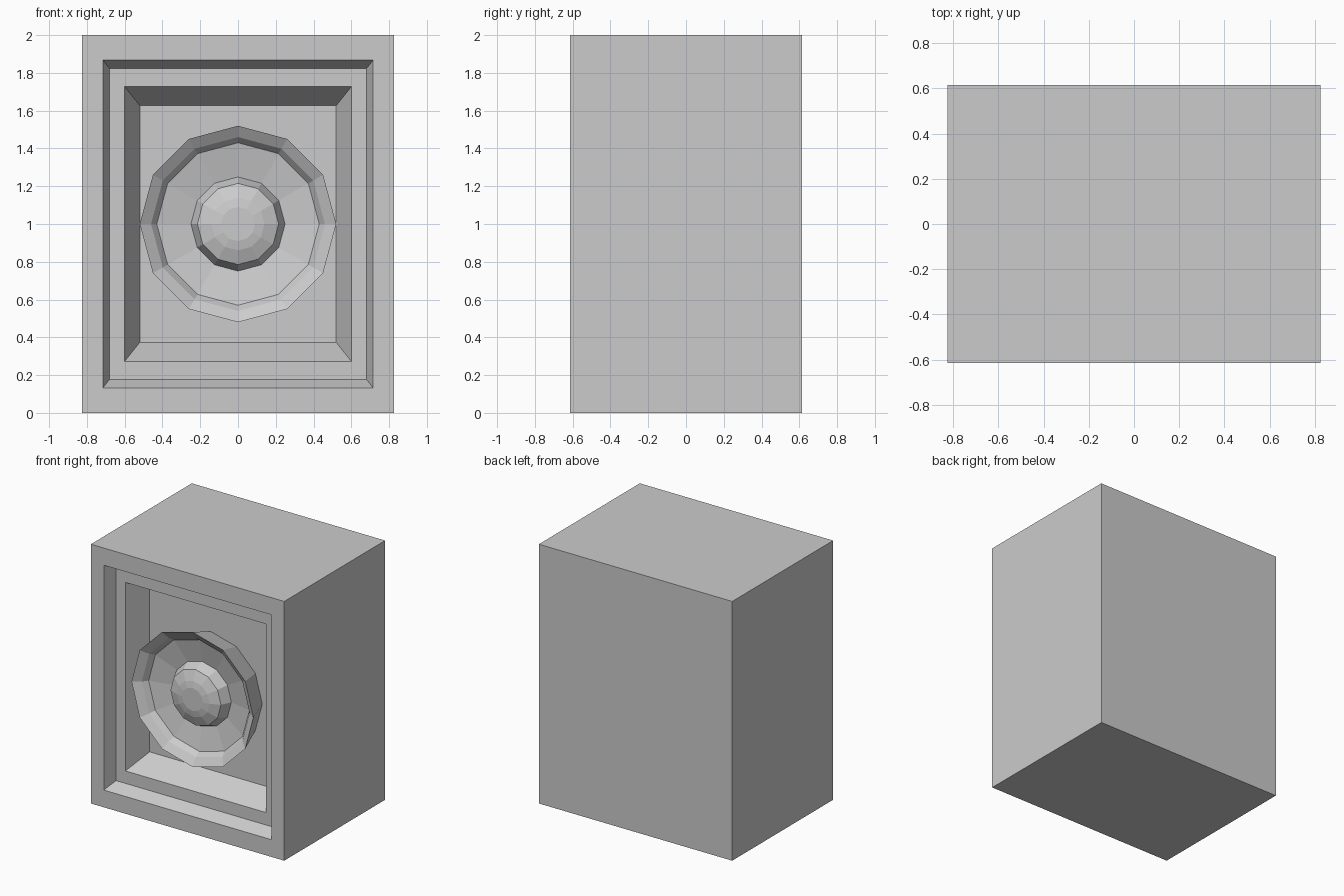
import bpy, bmesh
from math import cos, sin, pi

if "Cube" in bpy.data.objects:
    bpy.data.objects.remove(bpy.data.objects["Cube"])

FRONT = -0.615


def loft(name, rings):
    """Bridge a sequence of equal-length rings and cap both ends."""
    bm = bmesh.new()
    loops = [[bm.verts.new(p) for p in ring] for ring in rings]
    n = len(loops[0])
    for a, b in zip(loops, loops[1:]):
        for i in range(n):
            j = (i + 1) % n
            bm.faces.new((a[i], a[j], b[j], b[i]))
    bm.faces.new(loops[0])
    bm.faces.new(loops[-1])
    bmesh.ops.recalc_face_normals(bm, faces=bm.faces)
    mesh = bpy.data.meshes.new(name)
    bm.to_mesh(mesh)
    bm.free()
    obj = bpy.data.objects.new(name, mesh)
    bpy.context.collection.objects.link(obj)
    return obj


def rect(half_w, half_h, y):
    return [(sx * half_w, y, 1 + sz * half_h)
            for sx, sz in ((-1, -1), (1, -1), (1, 1), (-1, 1))]


def circle(radius, depth, sides=12):
    return [(radius * cos(2 * pi * i / sides), FRONT + depth,
             1 + radius * sin(2 * pi * i / sides)) for i in range(sides)]


# Cabinet: solid box with a stepped, bevelled recess in the front
loft("cabinet", [
    rect(0.825, 1.0, 0.615),
    rect(0.825, 1.0, FRONT),
    rect(0.715, 0.867, FRONT),
    rect(0.68, 0.823, FRONT + 0.10),
    rect(0.60, 0.727, FRONT + 0.10),
    rect(0.52, 0.627, FRONT + 0.28),
])

# Speaker cone: flared rim dishing back to the hub, tapering to the recess floor
loft("speaker_cone", [circle(r, d) for r, d in (
    (0.44, 0.285), (0.52, 0.06), (0.46, 0.10), (0.43, 0.14), (0.24, 0.18))])

# Centre dome, raised out of the cone
loft("centre_dome", [circle(r, d) for r, d in (
    (0.25, 0.18), (0.215, 0.10), (0.14, 0.07), (0.09, 0.06))])
